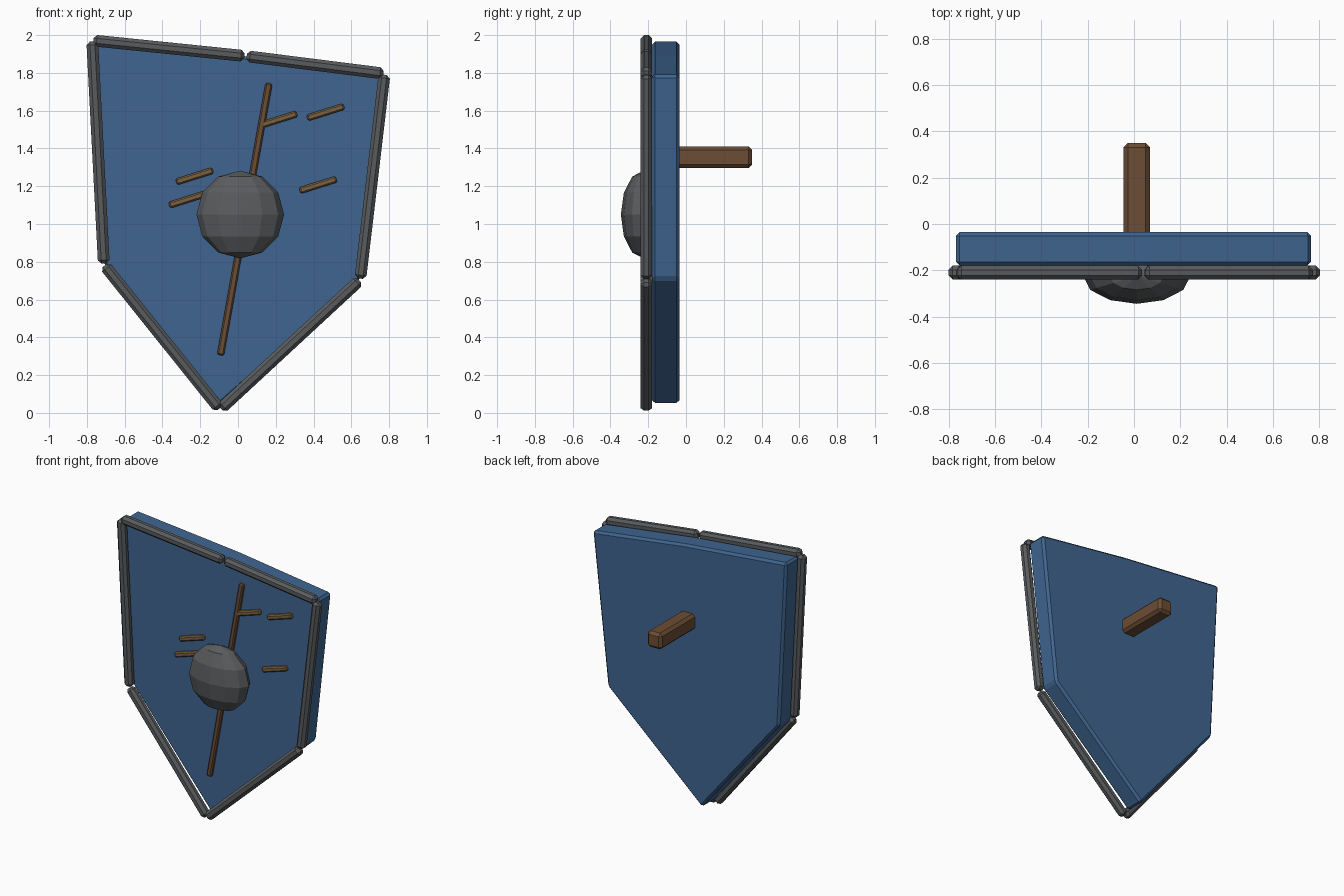
import bpy, bmesh
from math import atan2, hypot, radians, cos, sin
from mathutils import Matrix

if "Cube" in bpy.data.objects:
    bpy.data.objects.remove(bpy.data.objects["Cube"])


def material(name, rgb):
    m = bpy.data.materials.new(name)
    m.diffuse_color = (*rgb, 1)
    m.use_nodes = True
    m.node_tree.nodes["Principled BSDF"].inputs["Base Color"].default_value = m.diffuse_color
    return m


BLUE = material("blue_paint", (0.05, 0.13, 0.28))
IRON = material("dark_iron", (0.10, 0.105, 0.11))
WOOD = material("wood", (0.15, 0.075, 0.035))
PALE = material("pale_wood", (0.20, 0.12, 0.05))


def finish(name, bm, mat, bevel=0):
    if bevel:
        bmesh.ops.bevel(bm, geom=bm.edges[:], offset=bevel, segments=1,
                        affect='EDGES', clamp_overlap=True)
    bmesh.ops.recalc_face_normals(bm, faces=bm.faces[:])
    me = bpy.data.meshes.new(name)
    bm.to_mesh(me)
    bm.free()
    me.materials.append(mat)
    ob = bpy.data.objects.new(name, me)
    bpy.context.collection.objects.link(ob)
    return ob


def box(name, centre, size, mat, bevel, angle=0):
    """Bevelled box, turned by angle in the shield plane."""
    bm = bmesh.new()
    bmesh.ops.create_cube(bm, size=1, matrix=Matrix.Diagonal((*size, 1)))
    ob = finish(name, bm, mat, bevel)
    ob.location = centre
    ob.rotation_euler[1] = -angle
    return ob


def bar(name, a, b, y, width, depth, mat, bevel, trim=0):
    """Bar between two (x, z) points."""
    dx, dz = b[0] - a[0], b[1] - a[1]
    return box(name, ((a[0] + b[0]) / 2, y, (a[1] + b[1]) / 2),
               (hypot(dx, dz) - trim, depth, width), mat, bevel, atan2(dz, dx))


# Shield board: lopsided outline, extruded in depth
outline = [(-0.77, 1.967), (0.04, 1.888), (0.767, 1.79),
           (0.648, 0.708), (-0.095, 0.043), (-0.71, 0.787)]
bm = bmesh.new()
face = bm.faces.new([bm.verts.new((x, -0.18, z)) for x, z in outline])
ext = bmesh.ops.extrude_face_region(bm, geom=[face])
new = [v for v in ext["geom"] if isinstance(v, bmesh.types.BMVert)]
bmesh.ops.translate(bm, verts=new, vec=(0, 0.145, 0))
finish("shield_board", bm, BLUE, 0.016)

# Iron rim bars, one along each edge
rim = [(-0.772, 1.972), (0.04, 1.889), (0.776, 1.796),
       (0.647, 0.705), (-0.095, 0.018), (-0.71, 0.785)]
for i, a in enumerate(rim):
    bar(f"rim_bar_{i + 1}", a, rim[(i + 1) % 6], -0.21, 0.062, 0.06,
        IRON, 0.018, 0.012)

# Centre boss: flattened low-poly ball
bm = bmesh.new()
bmesh.ops.create_uvsphere(bm, u_segments=12, v_segments=6, radius=1,
                          matrix=Matrix.Diagonal((0.232, 0.12, 0.232, 1)))
finish("centre_boss", bm, IRON).location = (0.012, -0.225, 1.05)

# Long split down the face
bar("long_split", (0.164, 1.745), (-0.093, 0.305), -0.187, 0.037, 0.03, WOOD, 0.008)

# Short slanted nicks
nicks = [(-0.23, 1.253), (-0.267, 1.13), (0.215, 1.553), (0.464, 1.592), (0.424, 1.207)]
for i, (x, z) in enumerate(nicks):
    box(f"nick_{i + 1}", (x, -0.187, z), (0.204, 0.03, 0.035), PALE, 0.008, radians(17.5))

# Grip on the back
box("back_grip", (0.012, 0.145, 1.353), (0.115, 0.41, 0.115), WOOD, 0.019)
